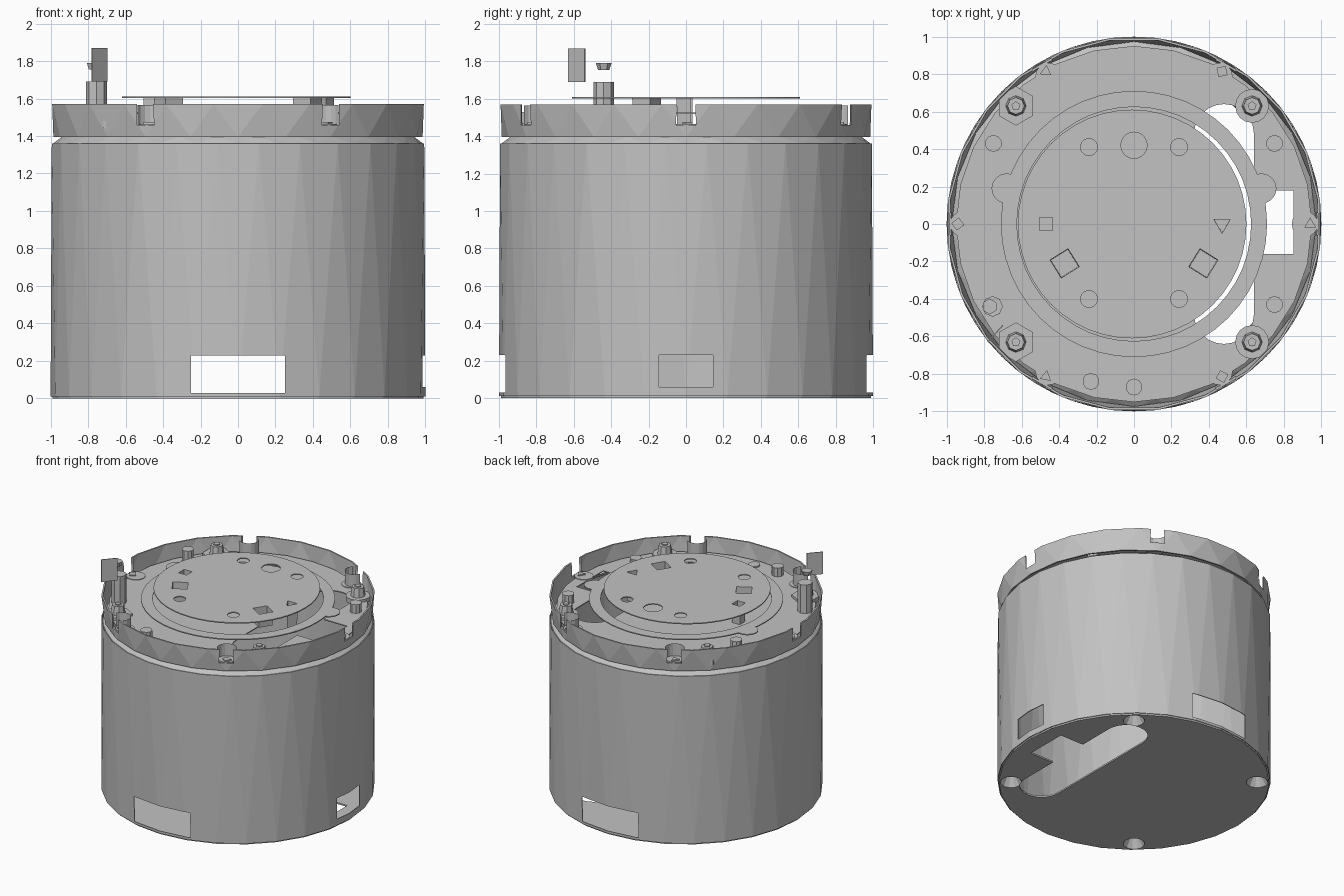
import bpy, bmesh
from math import sin, cos, pi, radians
from mathutils import Matrix

cube = bpy.data.objects.get("Cube")
if cube:
    bpy.data.objects.remove(cube, do_unlink=True)

grey = bpy.data.materials.new("plain_grey")
grey.use_nodes = True
COLOUR = (0.54, 0.54, 0.54, 1)
grey.diffuse_color = COLOUR
grey.node_tree.nodes["Principled BSDF"].inputs["Base Color"].default_value = COLOUR


def finish(bm, name):
    bmesh.ops.recalc_face_normals(bm, faces=bm.faces)
    mesh = bpy.data.meshes.new(name)
    bm.to_mesh(mesh)
    bm.free()
    mesh.materials.append(grey)
    ob = bpy.data.objects.new(name, mesh)
    bpy.context.collection.objects.link(ob)
    return ob


def ring(name, profile, n):
    """Closed (r, z, turn) profile swept round z; turn shifts a loop by part of a step."""
    bm = bmesh.new()
    loops = []
    for r, z, turn in profile:
        loops.append([bm.verts.new((r * cos(2 * pi * (k + turn) / n),
                                    r * sin(2 * pi * (k + turn) / n), z)) for k in range(n)])
    for i, a in enumerate(loops):
        j = (i + 1) % len(loops)
        b = loops[j]
        if profile[i][2] > profile[j][2]:
            a, b = b, a
        for k in range(n):
            m = (k + 1) % n
            bm.faces.new((a[k], a[m], b[k]))
            bm.faces.new((a[m], b[m], b[k]))
    return finish(bm, name)


def cyl(name, x, y, z0, z1, r, n=12, r2=None, turn=0, keep=None):
    """Cylinder or cone; keep is an optional test on face centres that leaves an open sheet."""
    bm = bmesh.new()
    bmesh.ops.create_cone(bm, cap_ends=True, segments=n, radius1=r,
                          radius2=r if r2 is None else r2, depth=z1 - z0,
                          matrix=Matrix.Translation((x, y, (z0 + z1) / 2)) @ Matrix.Rotation(turn, 4, 'Z'))
    if keep:
        gone = [f for f in bm.faces if not keep(f.calc_center_median())]
        bmesh.ops.delete(bm, geom=gone, context='FACES')
    return finish(bm, name)


def box(name, x, y, z, sx, sy, sz, turn=0):
    bm = bmesh.new()
    bmesh.ops.create_cube(bm, size=1, matrix=Matrix.Translation((x, y, z))
                          @ Matrix.Rotation(turn, 4, 'Z') @ Matrix.Diagonal((sx, sy, sz, 1)))
    return finish(bm, name)


def combine(ob, other, operation='DIFFERENCE'):
    """Apply a boolean and throw the helper away."""
    mod = ob.modifiers.new("cut", 'BOOLEAN')
    mod.operation, mod.solver, mod.object = operation, 'EXACT', other
    bpy.context.view_layer.objects.active = ob
    bpy.ops.object.modifier_apply(modifier=mod.name)
    bpy.data.objects.remove(other, do_unlink=True)


def cut_slot(ob, z):
    """Round-ended opening with a square bay, on the +x side."""
    combine(ob, box("slot_cutter", 0.48, 0, z, 0.32, 0.96, 0.4))
    for s in (-1, 1):
        combine(ob, cyl("slot_cutter", 0.48, s * 0.48, z - 0.2, z + 0.2, 0.16, 24))
    combine(ob, box("slot_cutter", 0.72, 0.01, z, 0.26, 0.34, 0.42))


# Thin outer shell with front, back and +x windows
shell = ring("body_shell", [(1, 0.01, 0), (1, 1.36, 0.5), (0.994, 1.36, 0.5), (0.994, 0.01, 0)], 28)
for y in (-1, 1):
    combine(shell, box("window_cutter", 0, y, 0.13, 0.5, 0.4, 0.2))
combine(shell, box("window_cutter", 1, 0, 0.145, 0.4, 0.29, 0.17))
ring("shell_lip", [(0.994, 1.355, 0), (0.94, 1.4, 0.5), (0.935, 1.4, 0.5), (0.989, 1.35, 0)], 28)

# Base plate with opening and countersunk holes
base = cyl("base_plate", 0, 0, 0, 0.012, 0.99, 28)
cut_slot(base, 0)
for a in (50, 140, 230, 320):
    x, y = 0.9 * cos(radians(a)), 0.9 * sin(radians(a))
    combine(base, cyl("countersink_cutter", x, y, -0.01, 0.06, 0.08))
    cyl("countersink_cup", x, y, 0.005, 0.09, 0.08, 12, 0.025, 0, lambda c: c.z > 0.01)

# Thin deck inside the rim
deck = cyl("deck", 0, 0, 1.452, 1.46, 0.95, 28)
cut_slot(deck, 1.45)

# Faceted rim with six scalloped screw pockets, four of them walled
rim = ring("top_rim", [(0.985, 1.395, 0), (1, 1.57, 0.5), (0.988, 1.57, 0.5), (0.973, 1.395, 0)], 24)
for k in range(6):
    x, y = 0.94 * cos(k * pi / 3), 0.94 * sin(k * pi / 3)
    combine(rim, cyl("pocket_cutter", x, y, 1.46, 1.7, 0.072, 16))
    cyl("pocket_floor", 0.97 * x, 0.97 * y, 1.44, 1.465, 0.07, 16)
    cyl("pocket_screw", x, y, 1.465, 1.475, 0.035, 3 + k % 2, turn=k)
    if k % 3:
        cyl("pocket_wall", x, y, 1.46, 1.565, 0.072, 16, None, 0,
            lambda c: c.xy.length < 0.96 and 1.47 < c.z < 1.56)

# Thin flange with two ears below the centre disc
flange = cyl("flange", 0, 0, 1.518, 1.526, 0.71, 48)
for s in (-1, 1):
    combine(flange, cyl("ear", s * 0.68, 0.19, 1.518, 1.526, 0.08, 20), 'UNION')
combine(flange, cyl("bore_cutter", 0, 0, 1.2, 1.7, 0.625, 48))

# Thin raised centre disc with round holes
disc = cyl("centre_disc", -0.01, 0, 1.602, 1.61, 0.61, 48)
for x, y, r in ((-0.24, 0.41, 0.045), (0, 0.42, 0.07), (0.24, 0.41, 0.045),
                (-0.24, -0.4, 0.045), (0.24, -0.4, 0.045)):
    combine(disc, cyl("hole_cutter", x, y, 1.5, 1.7, r, 20))

# Open sockets hanging below the disc
for x, y, r, n, low, turn in ((0.37, -0.21, 0.08, 4, 1.5, 13), (-0.37, -0.21, 0.08, 4, 1.5, 77),
                              (-0.47, 0, 0.05, 4, 1.38, 45), (0.47, 0, 0.05, 3, 1.38, 60)):
    combine(disc, cyl("socket_cutter", x, y, 1.5, 1.7, r, n, None, radians(turn)))
    cyl("socket", x, y, low, 1.609, r * 0.95, n, r, radians(turn), lambda c: c.z < 1.6)

# Corner bosses with stepped tops
for sx in (-1, 1):
    for sy in (-1, 1):
        r, n = (0.09, 16) if sx > 0 else (0.105, 6)
        cyl("corner_boss", sx * 0.63, sy * 0.63, 1.44, 1.48, r, n)
        cyl("corner_post", sx * 0.63, sy * 0.63, 1.48, 1.55, 0.055, 8, 0.045)
        cyl("corner_screw", sx * 0.63, sy * 0.63, 1.55, 1.56, 0.025, 5)

# Small pegs standing on the deck
for x, y, top in ((0.75, 0.43, 1.53), (0.75, -0.43, 1.49), (-0.75, 0.43, 1.56),
                  (-0.23, -0.84, 1.53), (0, -0.87, 1.47)):
    cyl("deck_peg", x, y, 1.42, top, 0.045, 10)

# Tall peg, loose nut and loose plate on the -x side
cyl("tall_peg", -0.755, -0.44, 1.42, 1.69, 0.055, 8)
cyl("loose_nut", -0.77, -0.44, 1.755, 1.79, 0.03, 6, 0.042)
box("loose_plate", -0.74, -0.585, 1.78, 0.12, 0.006, 0.18, radians(48))
